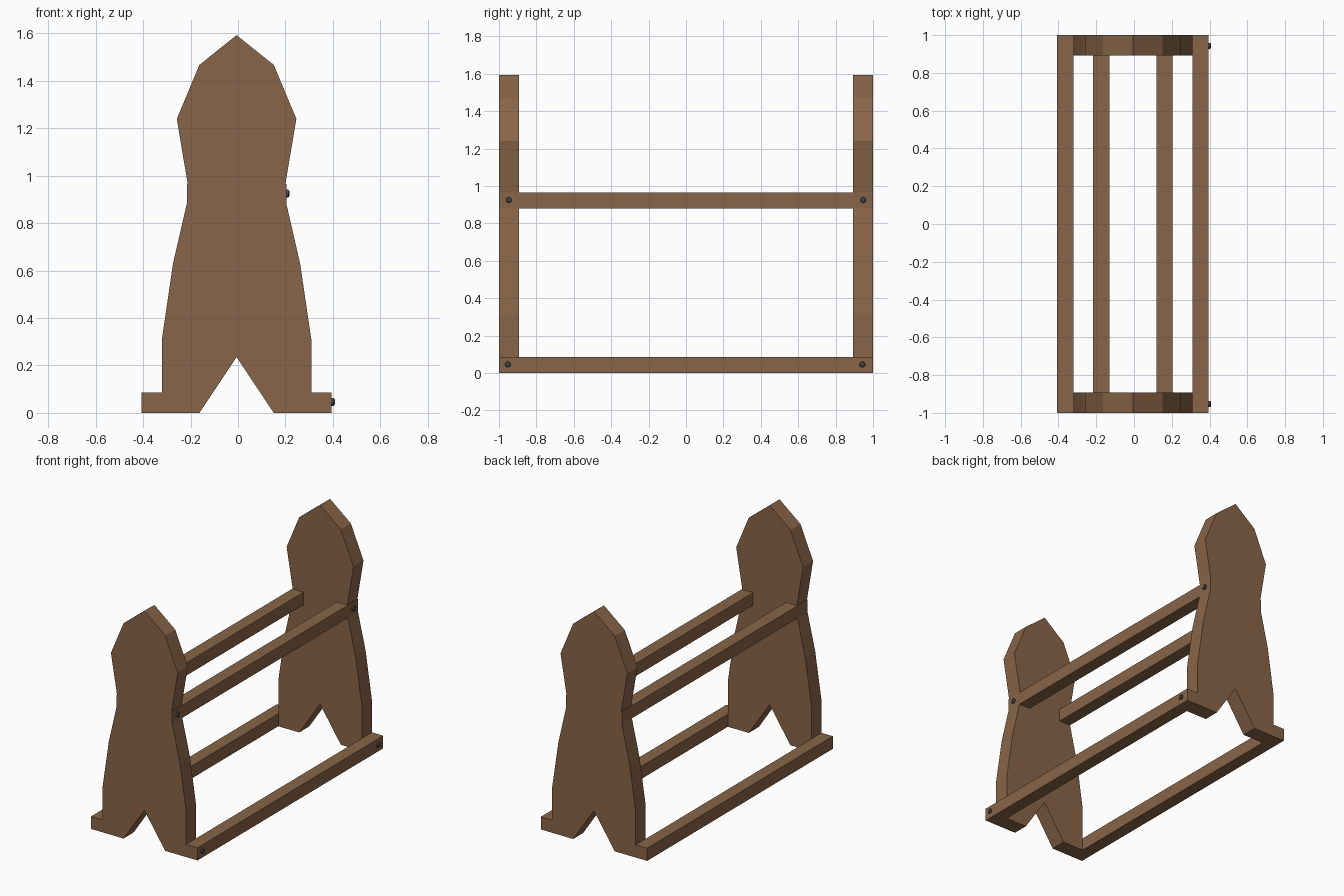
import bpy, bmesh, math

cube = bpy.data.objects.get("Cube")
if cube:
    bpy.data.objects.remove(cube, do_unlink=True)

CX = -0.006       # centre line of the boards
THICK = 0.108     # board thickness


def material(name, color, rough):
    m = bpy.data.materials.new(name)
    m.use_nodes = True
    m.diffuse_color = color
    bsdf = next(n for n in m.node_tree.nodes if n.type == 'BSDF_PRINCIPLED')
    bsdf.inputs["Base Color"].default_value = color
    bsdf.inputs["Roughness"].default_value = rough
    return m


wood = material("brown_wood", (0.25, 0.13, 0.065, 1), 0.8)
metal = material("dark_metal", (0.07, 0.08, 0.09, 1), 0.5)


def add_object(name, bm, mat):
    bmesh.ops.recalc_face_normals(bm, faces=bm.faces)
    mesh = bpy.data.meshes.new(name)
    bm.to_mesh(mesh)
    bm.free()
    mesh.materials.append(mat)
    obj = bpy.data.objects.new(name, mesh)
    bpy.context.collection.objects.link(obj)
    return obj


# Half outline of an end board, from the notch up to the peak
HALF = [(0, 0.235), (0.157, 0), (0.315, 0), (0.315, 0.31), (0.268, 0.63),
        (0.207, 0.895), (0.206, 0.965), (0.252, 1.24), (0.157, 1.467), (0, 1.593)]


def end_board(name, y):
    outline = HALF + [(-x, z) for x, z in reversed(HALF[1:-1])]
    bm = bmesh.new()
    face = bm.faces.new([bm.verts.new((CX + x, y, z)) for x, z in outline])
    new = bmesh.ops.extrude_face_region(bm, geom=[face])["geom"]
    bmesh.ops.translate(bm, vec=(0, THICK, 0),
                        verts=[v for v in new if isinstance(v, bmesh.types.BMVert)])
    add_object(name, bm, wood)


def rail(name, x, z):
    size = (0.086, 2.0, 0.086)
    bm = bmesh.new()
    bmesh.ops.create_cube(bm, size=1)
    bmesh.ops.scale(bm, vec=size, verts=bm.verts)
    bmesh.ops.translate(bm, vec=(x, 0, z), verts=bm.verts)
    add_object(name, bm, wood)


def bolt(name, x, y, z):
    # Round head with a chamfered rim, pointing along +x
    bm = bmesh.new()
    previous = None
    rings = [(-0.01, 0.016), (0.008, 0.016), (0.013, 0.010)]
    for dx, r in rings:
        ring = [bm.verts.new((x + dx, y + r * math.cos(a), z + r * math.sin(a)))
                for a in (math.tau * i / 12 for i in range(12))]
        if previous:
            for i in range(12):
                j = (i + 1) % 12
                bm.faces.new((previous[i], previous[j], ring[j], ring[i]))
        else:
            bm.faces.new(ring)
        previous = ring
    bm.faces.new(previous)
    add_object(name, bm, metal)


end_board("front_board", -1.0)
end_board("back_board", 1.0 - THICK)

# Rails run the full length and carry the boards
for side, s in (("left", 1), ("right", -1)):
    rail("lower_rail_" + side, CX + s * 0.358, 0.043)
    rail("upper_rail_" + side, CX + s * 0.167, 0.922)

# Bolts on the left side only
for end, s in (("front", -1), ("back", 1)):
    bolt("lower_bolt_" + end, 0.395, s * 0.948 - 0.005, 0.046)
    bolt("upper_bolt_" + end, 0.204, s * 0.948, 0.925)
